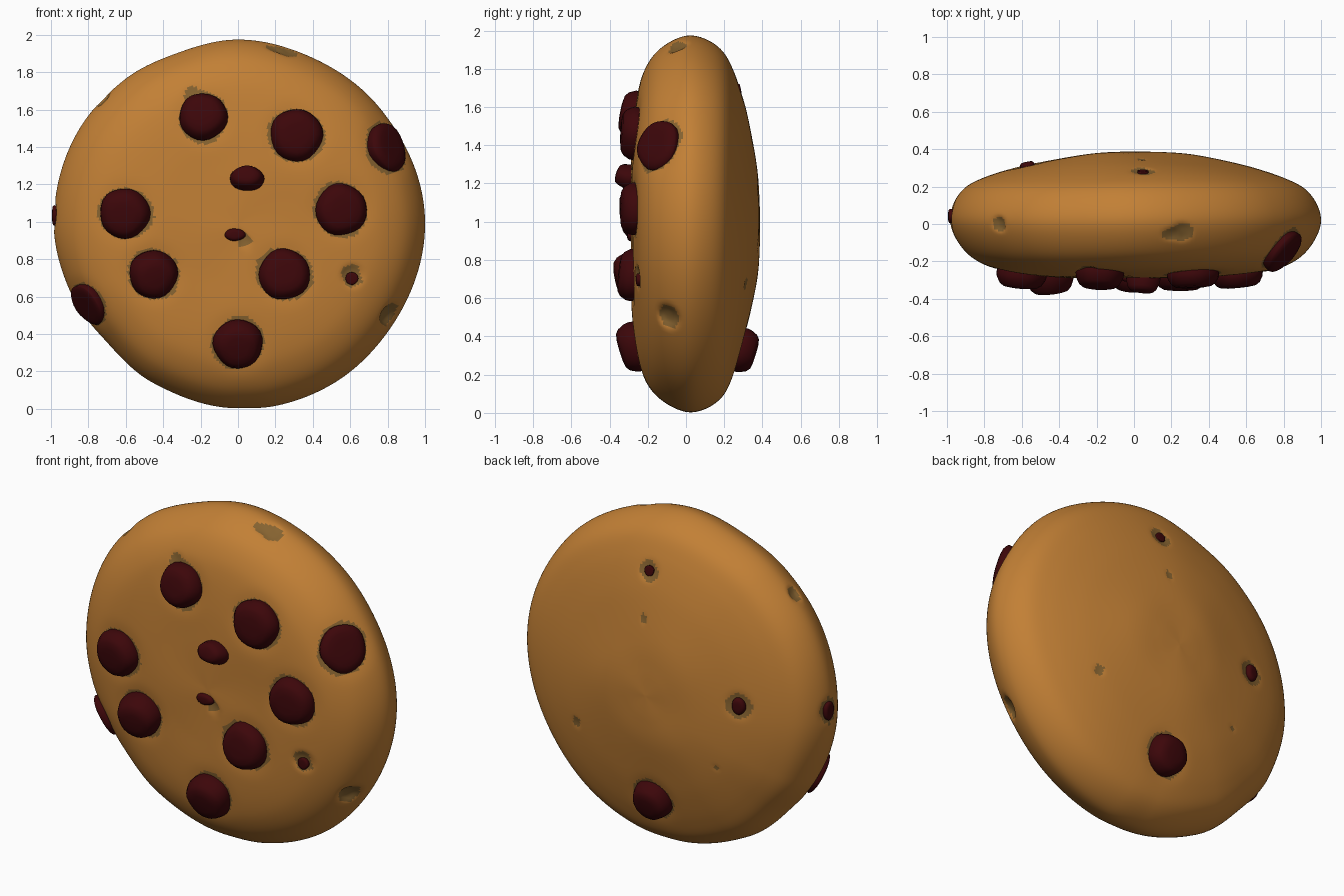
import bpy, bmesh, math, random
from mathutils import Vector

if "Cube" in bpy.data.objects:
    bpy.data.objects.remove(bpy.data.objects["Cube"])

random.seed(4)


def material(name, rgb):
    m = bpy.data.materials.new(name)
    m.diffuse_color = (*rgb, 1)
    m.use_nodes = True
    m.node_tree.nodes["Principled BSDF"].inputs["Base Color"].default_value = m.diffuse_color
    return m


DOUGH = material("golden dough", (0.54, 0.215, 0.036))
CRUMB = material("dark crumb", (0.24, 0.125, 0.03))
CHOC = material("dark chocolate", (0.046, 0.002, 0.003))


def lerp_table(table, a):
    for (a0, v0), (a1, v1) in zip(table, table[1:]):
        if a0 <= a <= a1:
            t = (a - a0) / (a1 - a0)
            t = t * t * (3 - 2 * t)
            return v0 + (v1 - v0) * t
    return table[-1][1]


def smooth_path(pts, steps):
    # Catmull-Rom through the profile points
    p = [Vector(q) for q in pts]
    p = [2 * p[0] - p[1]] + p + [2 * p[-1] - p[-2]]
    out = []
    for i in range(1, len(p) - 2):
        a, b, c, d = p[i - 1:i + 3]
        for k in range(steps):
            t = k / steps
            out.append(0.5 * (2 * b + (c - a) * t + (2 * a - 5 * b + 4 * c - d) * t * t
                              + (3 * b - a - 3 * c + d) * t ** 3))
    return out + [p[-2]]


def lathe(profile, n, place):
    """Closed surface; the first and last profile points are poles."""
    verts = [place(0, profile[0][1], 0)]
    faces = []
    rings = profile[1:-1]
    for r, h in rings:
        verts += [place(r, h, 2 * math.pi * k / n) for k in range(n)]
    verts.append(place(0, profile[-1][1], 0))
    last = len(verts) - 1
    for k in range(n):
        j = (k + 1) % n
        faces.append((0, 1 + k, 1 + j))
        for i in range(len(rings) - 1):
            a, b = 1 + i * n, 1 + (i + 1) * n
            faces.append((a + k, b + k, b + j, a + j))
        a = 1 + (len(rings) - 1) * n
        faces.append((a + k, last, a + j))
    return verts, faces


def add_object(name, verts, faces, mats):
    me = bpy.data.meshes.new(name)
    me.from_pydata([tuple(v) for v in verts], [], faces)
    bm = bmesh.new()
    bm.from_mesh(me)
    bmesh.ops.recalc_face_normals(bm, faces=bm.faces)
    bm.to_mesh(me)
    bm.free()
    for m in mats:
        me.materials.append(m)
    me.shade_smooth()
    ob = bpy.data.objects.new(name, me)
    bpy.context.collection.objects.link(ob)
    return ob


# Cookie body: domed disc with an uneven rim
OUTLINE = [(0, 1.0), (40, .978), (65, .972), (90, .984), (110, .968), (128, .98), (150, .988),
           (180, .985), (204, .968), (222, .945), (242, .965), (270, .987), (282, .995),
           (300, .995), (325, .988), (360, 1.0)]
PROFILE = [(0, -.288), (.3, -.285), (.5, -.278), (.68, -.258), (.8, -.225), (.9, -.165),
           (.97, -.075), (1, .02), (.975, .115), (.91, .195), (.8, .25), (.65, .298),
           (.5, .333), (.3, .37), (.15, .383), (0, .387)]


def body_point(r, h, a):
    s = lerp_table(OUTLINE, math.degrees(a))
    s = 1 + (s - 1) * min(1, r)
    wave = .004 * math.sin(3 * a + 5 * r) * min(1, 3 * r)
    return Vector((r * s * math.cos(a), h + wave, .99 + r * s * math.sin(a)))


verts, faces = lathe(smooth_path(PROFILE, 10), 280, body_point)


def snap(p):
    return min(verts, key=lambda v: (v - p).length_squared).copy()


# Chips: position, facing direction, radius, height, width stretch
CHIPS = [
    ((-.19, -.27, 1.565), (-.05, -1, .2), .127, .075, 1.02),
    ((.31, -.27, 1.455), (.05, -1, .05), .14, .065, 1),
    ((.55, -.27, 1.06), (.1, -1, 0), .138, .065, 1),
    ((-.61, -.27, 1.04), (-.1, -1, -.1), .135, .07, 1),
    ((-.45, -.27, .725), (.1, -1, -.2), .13, .095, 1),
    ((.25, -.27, .71), (0, -1, .1), .137, .065, 1),
    ((0, -.26, .35), (0, -1, -.3), .133, .08, 1),
    ((.78, -.13, 1.39), (.75, -.62, .3), .135, .03, .95),
    ((-.83, -.12, .53), (-.76, -.5, -.52), .12, .012, 1),
    ((.02, .3, .325), (0, 1, -.3), .118, .075, 1),
    ((.05, -.27, 1.22), (-.1, -1, .3), .066, .075, 1.4),
    ((-.02, -.27, .92), (0, -1, 0), .033, .02, 1.7),
    ((.61, -.26, .70), (0, -1, 0), .034, .006, 1),
    ((-.985, .04, 1.04), (-1, 0, 0), .055, .01, .7),
    ((-.57, .32, 1.05), (-.2, 1, 0), .05, .018, .8),
    ((.04, .3, 1.69), (0, 1, .2), .03, .003, 1),
]
# Open craters: position, radius, depth
CRATERS = [
    ((.82, -.1, .50), .06, .035), ((.25, -.05, 1.92), .052, .015),
    ((.19, -.06, 1.93), .035, .01), ((-.72, 0, 1.66), .04, .02),
    ((-.24, -.26, 1.69), .04, .01), ((.035, -.28, .895), .032, .012),
    ((.61, -.26, .71), .055, .02), ((-.985, .04, 1.04), .065, .012),
    ((-.57, .32, 1.05), .072, .01), ((.04, .3, 1.69), .055, .012),
    ((.04, .35, 1.43), .022, .004), ((.52, .32, .67), .03, .005),
    ((-.43, .34, .64), .018, .003),
]

chip_specs = [(snap(Vector(p)), Vector(d).normalized(), r, h, w) for p, d, r, h, w in CHIPS]
dents = [(snap(Vector(p)), r, dep, r) for p, r, dep in CRATERS]
dents += [(c, r * 1.1, .012, r * 1.045) for c, d, r, h, w in chip_specs if r > .1]

# Press dents into the dough and mark crumb-coloured vertices
center = Vector((0, 0.03, 1))
crumb = set()
for i, v in enumerate(list(verts)):
    for c, r, depth, dark in dents:
        dist = (v - c).length
        if dist < 2.2 * r:
            inward = Vector(((center.x - c.x) * c.x ** 2, -c.y * .9,
                             (center.z - c.z) * (c.z - 1) ** 2)).normalized()
            verts[i] = verts[i] + inward * depth * math.exp(-(dist / r) ** 4)
            ang = math.atan2(v.z - c.z, v.x - c.x)
            if dist < dark * (1 + .06 * math.sin(2 * ang + 7 * c.x)):
                crumb.add(i)

body = add_object("cookie_body", verts, faces, [DOUGH, CRUMB])
for poly in body.data.polygons:
    if sum(i in crumb for i in poly.vertices) >= 2:
        poly.material_index = 1

# Chocolate chips: bevelled, slightly irregular buttons sunk into the dough
for n, (c, d, r, h, w) in enumerate(chip_specs):
    rot = d.to_track_quat('Z', 'Y')
    ph = random.uniform(0, 6.28)
    prof = [(0, -.09), (.8, -.085), (.97, -.03), (1, 0), (.97, .3 * h), (.84, .75 * h),
            (.68, .96 * h), (.4, 1.04 * h), (0, 1.06 * h)]

    def chip_point(q, z, a):
        k = q * r * (1 + .02 * math.sin(3 * a + ph) + .015 * math.sin(5 * a + 2 * ph))
        return c + rot @ Vector((k * math.cos(a) * w, k * math.sin(a), z))

    if r < .1:
        prof[0:3] = [(0, -.04), (.8, -.035), (.97, -.015)]
    cv, cf = lathe(prof, 24, chip_point)
    add_object(f"chocolate_chip_{n + 1}", cv, cf, [CHOC])
